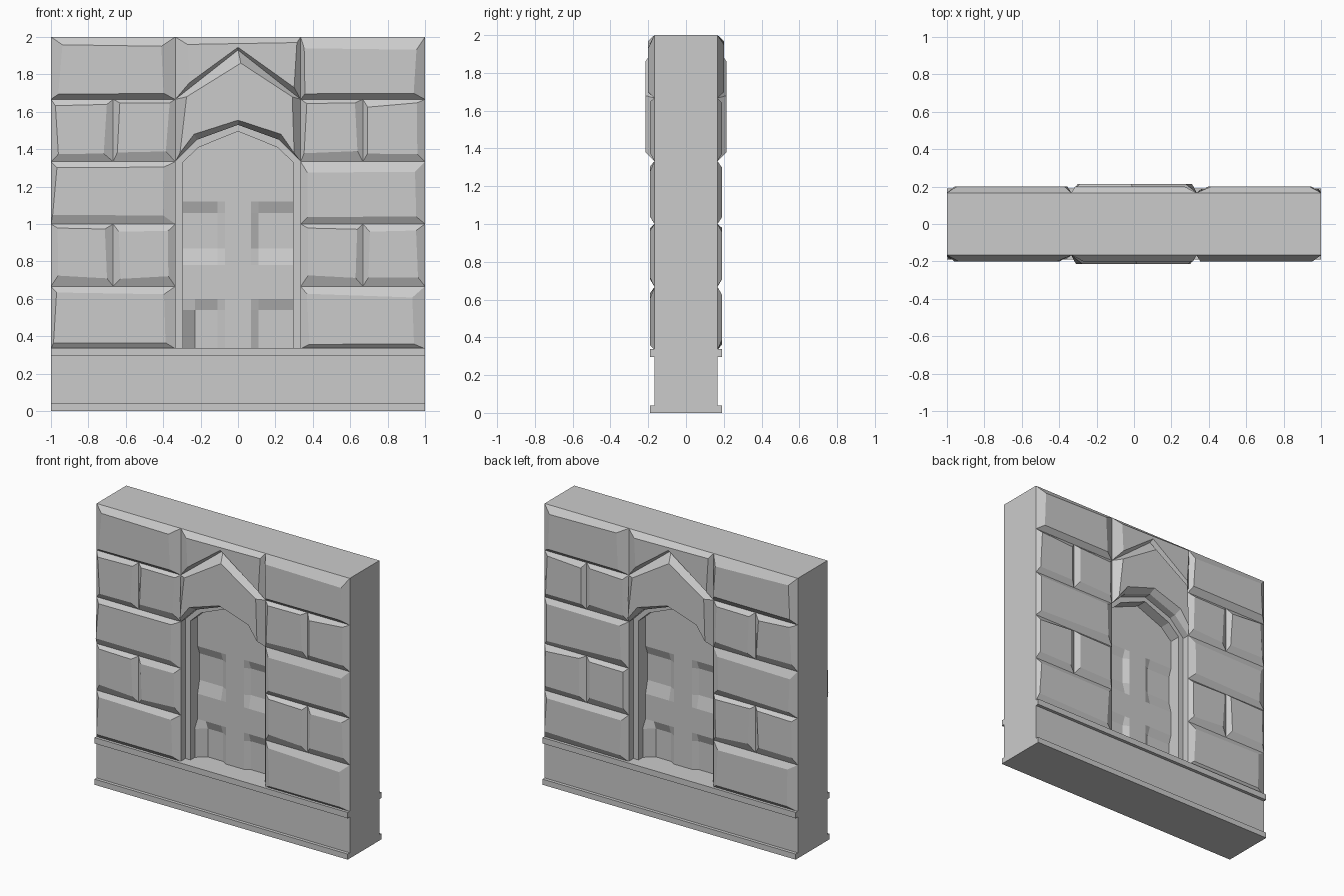
import bpy, bmesh, random

random.seed(4)
cube = bpy.data.objects.get("Cube")
if cube:
    bpy.data.objects.remove(cube, do_unlink=True)

stone = bpy.data.materials.new("grey stone")
stone.use_nodes = True
GREY = (0.6, 0.6, 0.6, 1)
stone.diffuse_color = GREY
stone.node_tree.nodes["Principled BSDF"].inputs["Base Color"].default_value = GREY

WALL = 0.167    # half thickness of the wall
JAMB = 0.335    # half width of the opening
ROW = 1 / 3     # height of one course


def finish(bm, name):
    mesh = bpy.data.meshes.new(name)
    bm.to_mesh(mesh)
    bm.free()
    mesh.materials.append(stone)
    obj = bpy.data.objects.new(name, mesh)
    bpy.context.collection.objects.link(obj)
    return obj


def box(name, x, y, z0, z1):
    bm = bmesh.new()
    bmesh.ops.create_cube(bm, size=1)
    bmesh.ops.scale(bm, vec=(2 * x, 2 * y, z1 - z0), verts=bm.verts)
    bmesh.ops.translate(bm, vec=(0, 0, (z0 + z1) / 2), verts=bm.verts)
    return finish(bm, name)


def loft(name, base, y0, face, y1, side, closed=False):
    """Join two matching x-z outlines; side -1 turns the part to the back."""
    bm = bmesh.new()
    a = [bm.verts.new((side * x, side * y0, z)) for x, z in base]
    b = [bm.verts.new((side * x, side * y1, z)) for x, z in face]
    for i in range(len(a)):
        j = (i + 1) % len(a)
        bm.faces.new((a[i], a[j], b[j], b[i]))
    bm.faces.new(b)
    if closed:
        bm.faces.new(a[::-1])
    return finish(bm, name)


def block(name, x0, x1, row, depth, insets, side):
    """Roughly chamfered block; insets are left, right, bottom, top."""
    z0, z1 = ROW * (row + 1), ROW * (row + 2)
    l, r, b, t = insets
    wob = lambda: random.uniform(-0.012, 0.012)
    base = [(x0, z0), (x1, z0), (x1, z1), (x0, z1)]
    face = [(x0 + l, z0 + b), (x1 - r, z0 + b), (x1 - r, z1 - t), (x0 + l, z1 - t)]
    face = [(min(max(x + wob(), x0), x1), z + wob()) for x, z in face]
    loft(name, base, -WALL, face, -depth, side)


def arch(x, spring, shoulder_x, shoulder, top):
    return [(-x, ROW), (x, ROW), (x, spring), (shoulder_x, shoulder),
            (0, top), (-shoulder_x, shoulder), (-x, spring)]


# Wall core and plinth mouldings
wall = box("wall_core", 1, WALL, 0, 2)
box("plinth_lower_ledge", 1, 0.19, 0, 0.04)
box("plinth_upper_ledge", 1, 0.19, 0.295, 0.337)

# Stepped niche cut from both sides
outer = arch(JAMB, 4 * ROW, 0.22, 1.45, 1.53)
inner = arch(0.295, 1.33, 0.21, 1.41, 1.495)
for side in (1, -1):
    for outline, floor in ((outer, -0.115), (inner, -0.005)):
        cutter = loft("niche_cutter", outline, floor, outline, -0.3, side, True)
        cutter.hide_render = True
        cutter.hide_set(True)
        cut = wall.modifiers.new("niche", "BOOLEAN")
        cut.operation = "DIFFERENCE"
        cut.solver = "EXACT"
        cut.object = cutter

# Apply the cuts and drop the cutters
bpy.context.view_layer.objects.active = wall
for cut in list(wall.modifiers):
    cutter = cut.object
    bpy.ops.object.modifier_apply(modifier=cut.name)
    bpy.data.objects.remove(cutter, do_unlink=True)

# Insets of the blocks in each course, left column then right column
LONG = {0: ((0.02, 0.05, 0.04, 0.04), (0.04, 0.06, 0.03, 0.05)),
        2: ((0.02, 0.06, 0.045, 0.025), (0.04, 0.05, 0.045, 0.06)),
        4: ((0.05, 0.07, 0.035, 0.04), (0.03, 0.05, 0.04, 0.06))}
SHORT = (0.03, 0.04, 0.05, 0.03)

# Carved front, and the same turned half round for the back
for side, label in ((1, "front"), (-1, "back")):
    for row in range(5):
        depth = 0.2 if row == 4 else 0.19
        for col, (x0, x1) in enumerate(((-1, -JAMB), (JAMB, 1))):
            name = f"{label}_block_{row}_{'right' if col == 0 else 'left'}"
            if row in LONG:
                block(name, x0, x1, row, depth, LONG[row][col], side)
            else:
                mid = (x0 + x1) / 2
                block(name + "_a", x0, mid, row, depth, SHORT, side)
                block(name + "_b", mid, x1, row, depth, SHORT, side)

    # Pointed hood over the niche
    hood_base = [(-JAMB, 4 * ROW), (-0.22, 1.45), (0, 1.53), (0.22, 1.45),
                 (JAMB, 4 * ROW), (JAMB, 5 * ROW), (0, 1.93), (-JAMB, 5 * ROW)]
    hood_face = [(-0.31, 1.38), (-0.235, 1.48), (0, 1.555), (0.23, 1.48),
                 (0.3, 1.38), (0.29, 1.68), (0.015, 1.86), (-0.275, 1.68)]
    loft(label + "_arch_hood", hood_base, -WALL, hood_face, -0.215, side)

    # Filler stone above the hood
    top_base = [(-JAMB, 5 * ROW), (0, 1.93), (JAMB, 5 * ROW), (JAMB, 2), (-JAMB, 2)]
    top_face = [(-0.26, 1.755), (0, 1.945), (0.3, 1.73), (0.315, 1.97), (-0.27, 1.96)]
    loft(label + "_spandrel", top_base, -WALL, top_face, -0.2, side)

    # Niche back panel with shallow sunk fields either side of a mullion
    columns = (-0.3, -0.23, -0.11, -0.07, 0.07, 0.11, 0.3)
    rows = (0.33, 0.54, 0.6, 0.78, 0.87, 1.06, 1.12, 1.36, 1.5)

    def relief(x, z):
        if x < -0.25 and z < 0.55:
            return -0.07
        sunk = abs(x) > 0.1 and (z < 0.55 or 0.85 < z < 1.08)
        return -0.012 if sunk else -0.035

    bm = bmesh.new()
    grid = [[bm.verts.new((side * x, side * relief(x, z), z)) for x in columns]
            for z in rows]
    for low, high in zip(grid, grid[1:]):
        for i in range(len(columns) - 1):
            bm.faces.new((low[i], low[i + 1], high[i + 1], high[i]))
    finish(bm, label + "_niche_panel")
